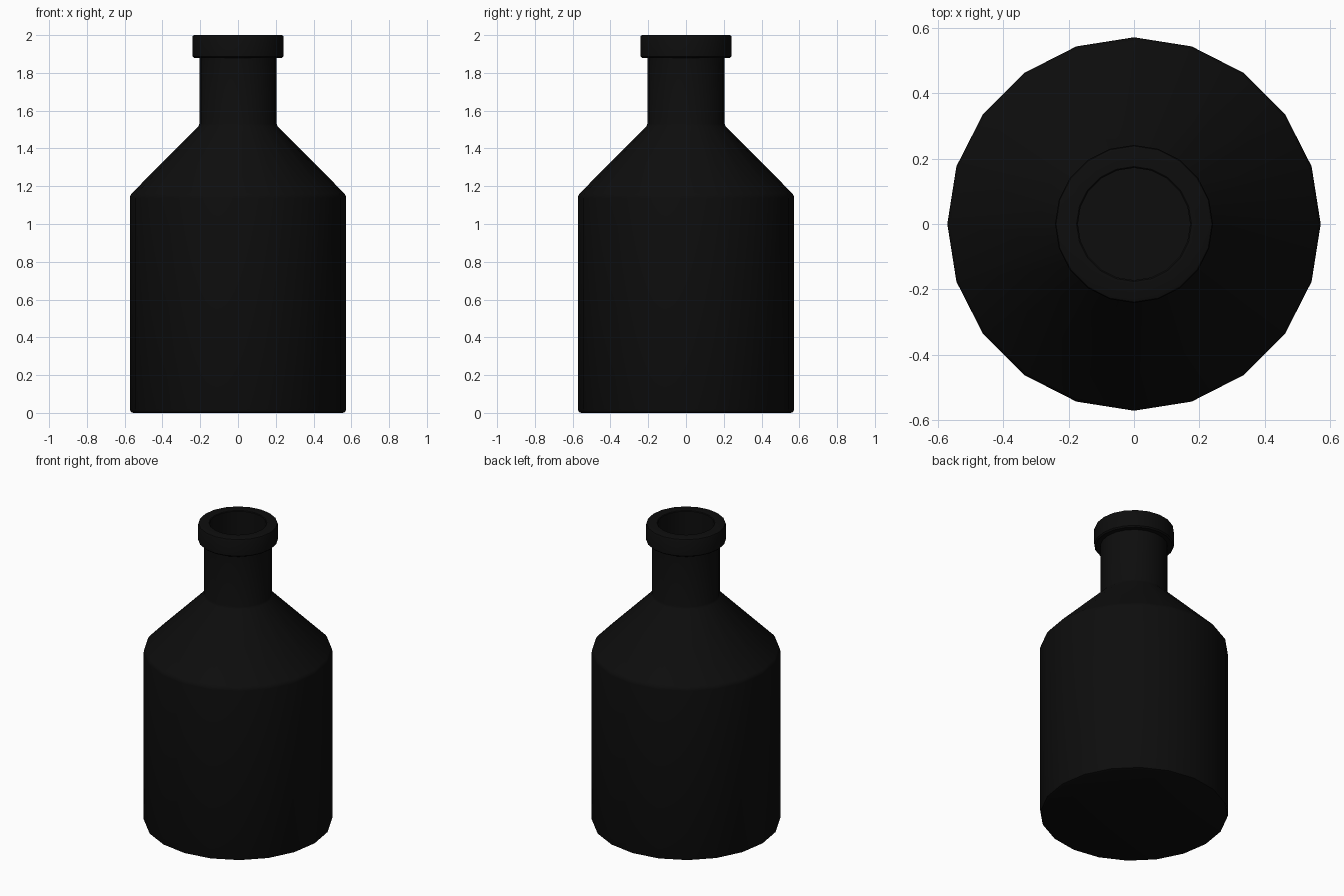
import bpy, bmesh, math

if "Cube" in bpy.data.objects:
    bpy.data.objects.remove(bpy.data.objects["Cube"])

SIDES = 20

# Outer profile from the base up to the lip, then down the inner wall
profile = [
    (0.555, 0.0), (0.567, 0.005), (0.572, 0.018),
    (0.572, 1.138), (0.57, 1.15), (0.562, 1.163),
    (0.21, 1.517), (0.205, 1.53),
    (0.205, 1.88), (0.234, 1.88), (0.242, 1.888),
    (0.242, 1.99), (0.239, 1.997), (0.232, 2.0),
    (0.176, 2.0), (0.172, 1.996),
    (0.172, 1.51), (0.535, 1.14), (0.535, 0.04),
]

# Glass shell turned around z
bm = bmesh.new()
rings = []
for r, z in profile:
    rings.append([bm.verts.new((r * math.cos(2 * math.pi * i / SIDES),
                                r * math.sin(2 * math.pi * i / SIDES), z))
                  for i in range(SIDES)])
for a, b in zip(rings, rings[1:]):
    for i in range(SIDES):
        j = (i + 1) % SIDES
        bm.faces.new((a[i], a[j], b[j], b[i]))
# Outer base and inner floor
bm.faces.new(rings[0][::-1])
bm.faces.new(rings[-1])
bmesh.ops.recalc_face_normals(bm, faces=bm.faces)
mesh = bpy.data.meshes.new("bottle")
bm.to_mesh(mesh)
bm.free()
bottle = bpy.data.objects.new("bottle", mesh)
bpy.context.collection.objects.link(bottle)

# Black colour
mat = bpy.data.materials.new("black_glass")
mat.diffuse_color = (0.004, 0.004, 0.004, 1)
mat.use_nodes = True
mat.node_tree.nodes["Principled BSDF"].inputs["Base Color"].default_value = mat.diffuse_color
mesh.materials.append(mat)

# Smooth sides, sharp shoulder and lip
bpy.context.view_layer.objects.active = bottle
bottle.select_set(True)
bpy.ops.object.shade_smooth_by_angle(angle=math.radians(35))
